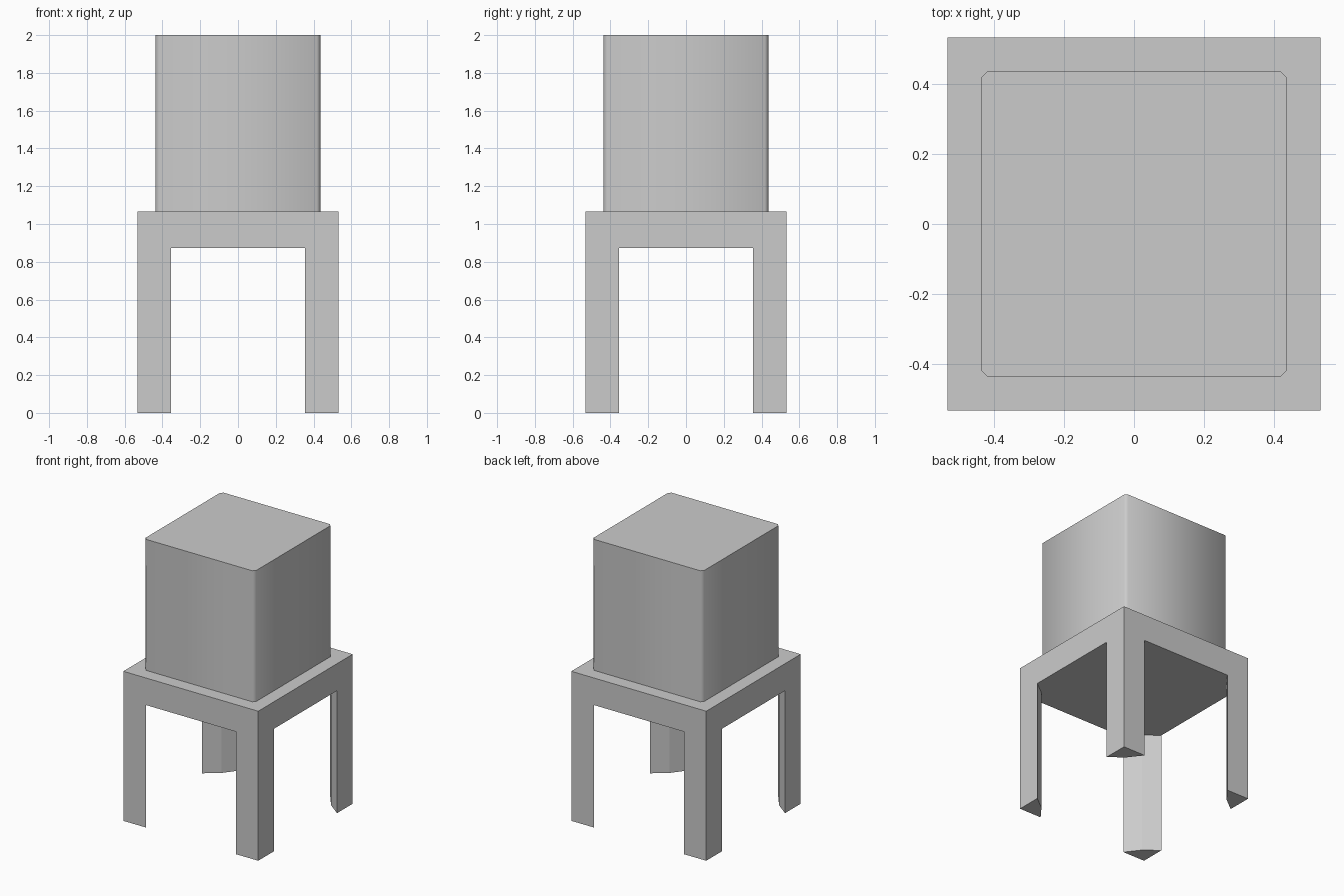
import bpy, bmesh, math
from mathutils import Matrix, Vector

if "Cube" in bpy.data.objects:
    bpy.data.objects.remove(bpy.data.objects["Cube"])

HALF, INNER, CREASE = 0.532, 0.355, 0.432   # table half width, leg end, leg inner crease
UNDER, TOP, FULL = 0.873, 1.066, 2.0        # apron underside, table top, total height


def finish(bm, name):
    bmesh.ops.remove_doubles(bm, verts=bm.verts, dist=1e-4)
    bmesh.ops.recalc_face_normals(bm, faces=bm.faces)
    mesh = bpy.data.meshes.new(name)
    bm.to_mesh(mesh)
    bm.free()
    obj = bpy.data.objects.new(name, mesh)
    bpy.context.collection.objects.link(obj)
    return obj


# Four-legged stand, built as one quarter turned four times
bm = bmesh.new()
h, i, c = HALF, INNER, CREASE


def face(points, turn=Matrix()):
    bm.faces.new([bm.verts.new(turn @ Vector(p)) for p in points])


underside = []
for k in range(4):
    turn = Matrix.Rotation(k * math.pi / 2, 4, 'Z')
    # U-shaped outer side
    side = [(-h, 0), (-i, 0), (-i, UNDER), (i, UNDER), (i, 0), (h, 0), (h, TOP), (-h, TOP)]
    face([(x, -h, z) for x, z in side], turn)
    # leg foot and its two inner faces
    a, m, b = (i, -h), (c, -c), (h, -i)
    face([(*p, 0) for p in (a, m, b, (h, -h))], turn)
    for p, q in ((a, m), (m, b)):
        face([(*p, 0), (*q, 0), (*q, UNDER), (*p, UNDER)], turn)
    underside += [turn @ Vector((*p, UNDER)) for p in (a, m, b)]
face(underside)
face([(-h, -h, TOP), (h, -h, TOP), (h, h, TOP), (-h, h, TOP)])
finish(bm, "stand")

# Upright block with narrow softened vertical edges
bm = bmesh.new()
size = Matrix.Diagonal((0.872, 0.872, FULL - TOP, 1))
bmesh.ops.create_cube(bm, size=1, matrix=Matrix.Translation((0, 0, (FULL + TOP) / 2)) @ size)
upright = [e for e in bm.edges if abs(e.verts[0].co.z - e.verts[1].co.z) > 0.1]
bmesh.ops.bevel(bm, geom=upright, offset=0.018, segments=1, affect='EDGES')
block = finish(bm, "block")
bpy.context.view_layer.objects.active = block
block.select_set(True)
bpy.ops.object.shade_smooth_by_angle(angle=math.radians(60))
